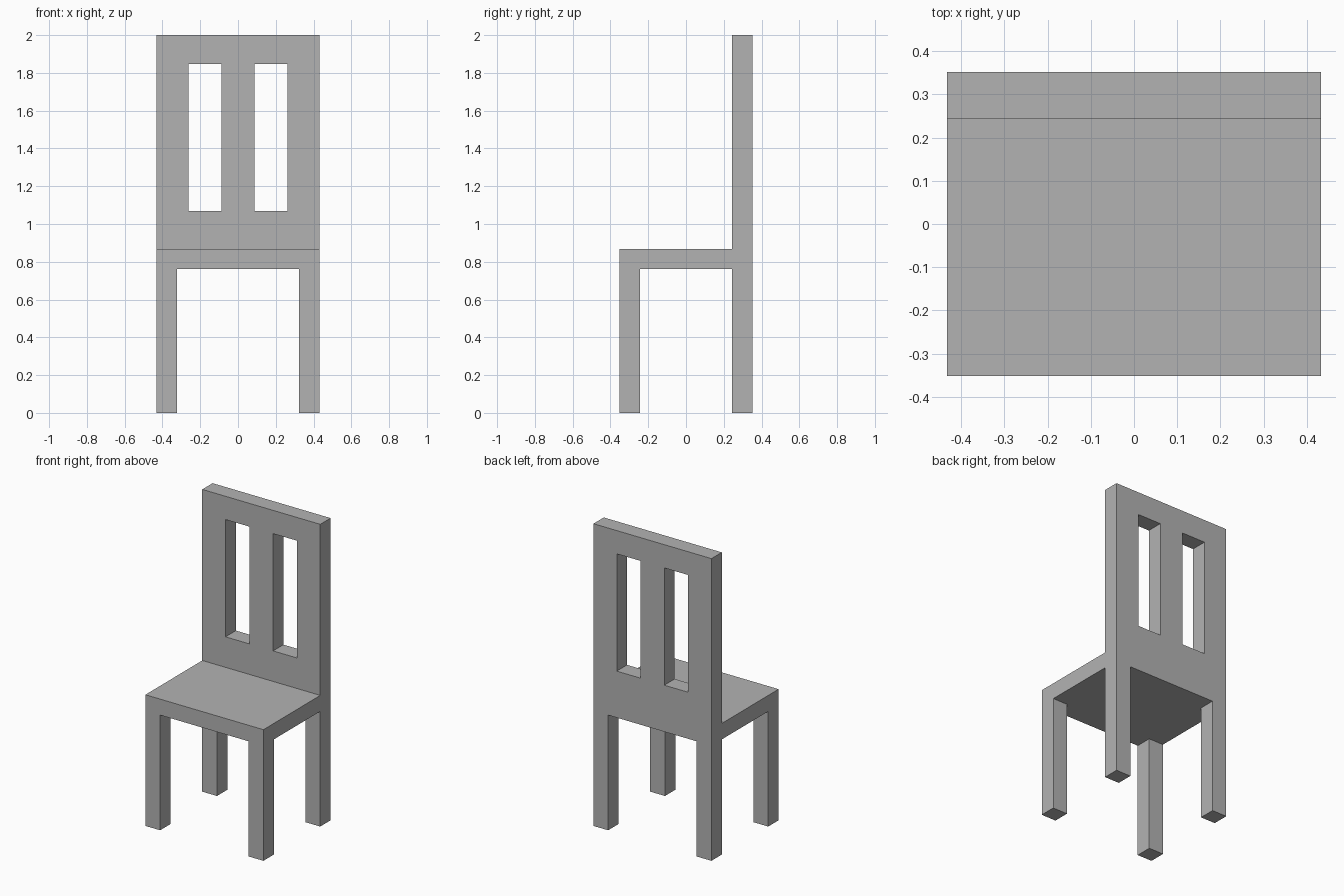
import bpy
import bmesh
from math import radians
from mathutils import Matrix

cube = bpy.data.objects.get("Cube")
if cube:
    bpy.data.objects.remove(cube, do_unlink=True)

# Main dimensions
HALF_W, HALF_D = 0.432, 0.351
THICK = 0.108
SEAT_LOW, SEAT_TOP, HEIGHT = 0.762, 0.868, 2.0
LEG_IN = HALF_W - THICK
BACK_Y = HALF_D - THICK

grey = bpy.data.materials.new("plain_grey")
grey.use_nodes = True
colour = (0.45, 0.45, 0.45, 1)
grey.diffuse_color = colour
grey.node_tree.nodes["Principled BSDF"].inputs["Base Color"].default_value = colour


def add_object(name, mesh):
    mesh.materials.clear()
    mesh.materials.append(grey)
    obj = bpy.data.objects.new(name, mesh)
    bpy.context.scene.collection.objects.link(obj)
    return obj


def box(name, low, high):
    size = [b - a for a, b in zip(low, high)]
    centre = [(a + b) / 2 for a, b in zip(low, high)]
    bm = bmesh.new()
    bmesh.ops.create_cube(bm, size=1, matrix=Matrix.Translation(centre) @ Matrix.Diagonal((*size, 1)))
    mesh = bpy.data.meshes.new(name)
    bm.to_mesh(mesh)
    bm.free()
    return add_object(name, mesh)


def upright_panel(name, outlines, y, thickness):
    """Extrude closed x-z outlines; inner outlines become openings."""
    curve = bpy.data.curves.new(name + "_profile", "CURVE")
    curve.dimensions = "2D"
    curve.fill_mode = "BOTH"
    curve.extrude = thickness / 2
    for points in outlines:
        spline = curve.splines.new("POLY")
        spline.points.add(len(points) - 1)
        for point, (x, z) in zip(spline.points, points):
            point.co = (x, z, 0, 1)
        spline.use_cyclic_u = True
    helper = bpy.data.objects.new(name + "_profile", curve)
    mesh = bpy.data.meshes.new_from_object(helper)
    bpy.data.objects.remove(helper)
    bpy.data.curves.remove(curve)
    # Weld the caps to the sides and stand the panel up
    bm = bmesh.new()
    bm.from_mesh(mesh)
    bmesh.ops.remove_doubles(bm, verts=bm.verts, dist=0.0001)
    bmesh.ops.transform(bm, verts=bm.verts,
                        matrix=Matrix.Translation((0, y, 0)) @ Matrix.Rotation(radians(90), 4, "X"))
    bmesh.ops.recalc_face_normals(bm, faces=bm.faces)
    for face in bm.faces:
        face.smooth = False
    bm.to_mesh(mesh)
    bm.free()
    mesh.name = name
    return add_object(name, mesh)


def rectangle(x0, x1, z0, z1):
    return [(x0, z0), (x1, z0), (x1, z1), (x0, z1)]


# Back panel and rear legs, cut from one board with two openings
half = [(LEG_IN, SEAT_LOW), (LEG_IN, 0), (HALF_W, 0), (HALF_W, HEIGHT)]
board = half + [(-x, z) for x, z in reversed(half)]
openings = [rectangle(x, x + 0.174, 1.07, 1.846) for x in (-0.261, 0.087)]
upright_panel("back_and_rear_legs", [board] + openings, HALF_D - THICK / 2, THICK)

# Seat
box("seat", (-HALF_W, -HALF_D, SEAT_LOW), (HALF_W, BACK_Y, SEAT_TOP))

# Front legs
legs = box("front_legs", (LEG_IN, -HALF_D, 0), (HALF_W, -HALF_D + THICK, SEAT_LOW))
legs.modifiers.new("mirror", "MIRROR").use_axis[0] = True
